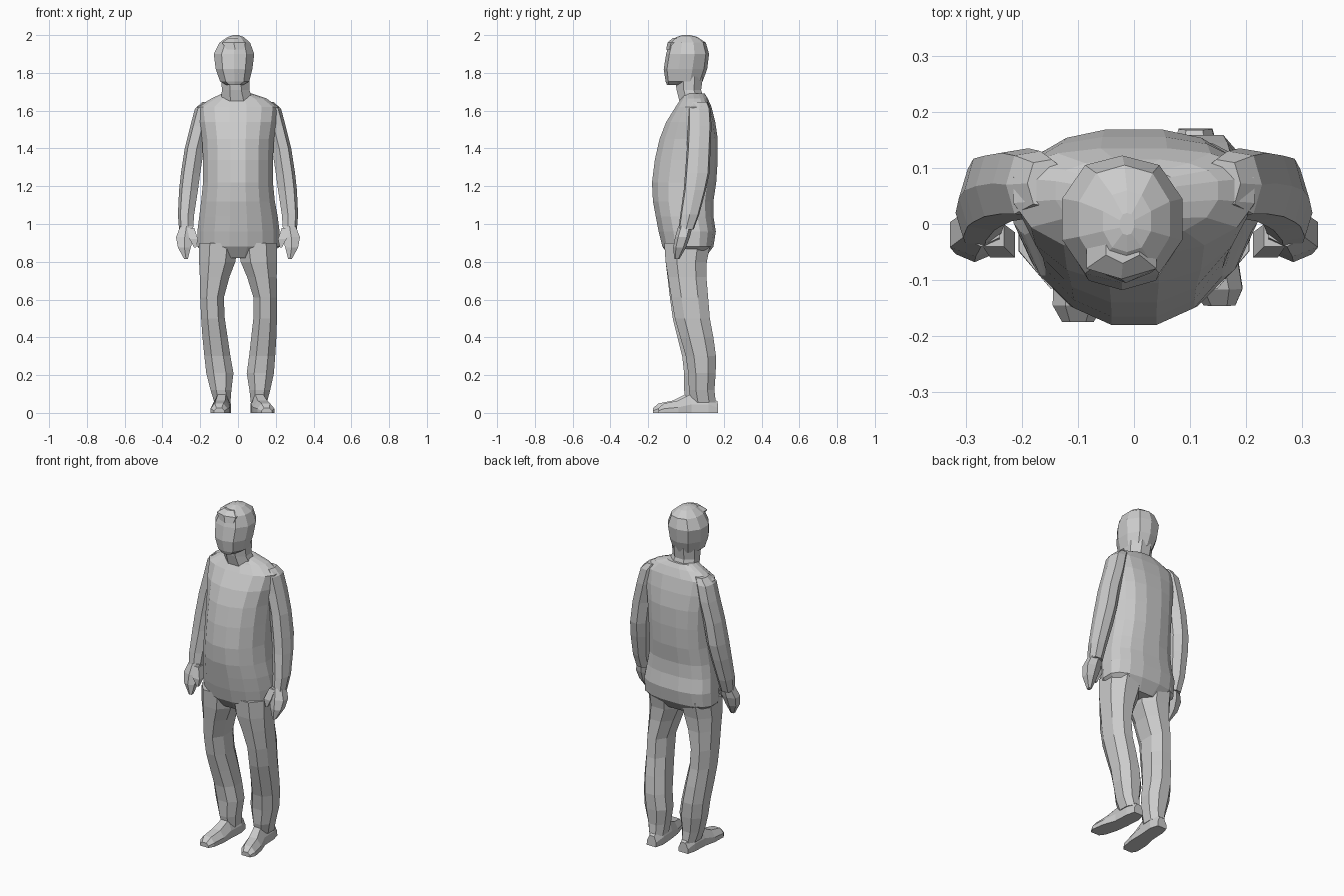
import bpy, bmesh, math


def skin(name, rings):
    """Join successive rings of points into a closed flat-shaded shell."""
    bm = bmesh.new()
    loops = [[bm.verts.new(p) for p in r] for r in rings]
    n = len(rings[0])
    for a, b in zip(loops, loops[1:]):
        for i in range(n):
            j = (i + 1) % n
            bm.faces.new((a[i], a[j], b[j], b[i]))
    bm.faces.new(loops[0][::-1])
    bm.faces.new(loops[-1])
    bmesh.ops.recalc_face_normals(bm, faces=bm.faces)
    me = bpy.data.meshes.new(name)
    bm.to_mesh(me)
    bm.free()
    ob = bpy.data.objects.new(name, me)
    bpy.context.collection.objects.link(ob)
    return ob


def ring(z, x0, x1, yf, yb, n, mid=0.5, fx=1.0, bx=1.0):
    """Oval at height z; mid places the widest line, fx/bx square off front/back."""
    ym, xm, rx = yf + (yb - yf) * mid, (x0 + x1) / 2, (x1 - x0) / 2
    pts = []
    for i in range(n):
        a = 2 * math.pi * (i + 0.5) / n
        c, s = math.cos(a), math.sin(a)
        e = bx if s > 0 else fx
        k = math.cos(math.pi / n)  # keep full depth despite half-step facets
        x = xm + rx * math.copysign(min(1, abs(c) / k) ** e, c)
        y = ym + ((yb - ym) if s > 0 else (ym - yf)) * math.copysign(min(1, abs(s) / k) ** e, s)
        pts.append((x, y, z))
    return pts


def mirrored(rings, shift=lambda p: (0, 0)):
    return [[(-p[0] + shift(p)[0], p[1] + shift(p)[1], p[2]) for p in r] for r in rings]


# jacket: hem, hips, belly, chest, shoulders, collar
jacket = [
    (0.82, -0.15, 0.15, -0.08, 0.10),
    (0.88, -0.215, 0.22, -0.125, 0.145),
    (0.96, -0.215, 0.22, -0.145, 0.158),
    (1.04, -0.205, 0.21, -0.16, 0.145),
    (1.12, -0.195, 0.195, -0.175, 0.145),
    (1.22, -0.185, 0.185, -0.18, 0.16),
    (1.34, -0.185, 0.185, -0.165, 0.168),
    (1.45, -0.19, 0.19, -0.14, 0.168),
    (1.54, -0.205, 0.205, -0.105, 0.155),
    (1.62, -0.215, 0.215, -0.055, 0.135),
    (1.665, -0.14, 0.15, -0.025, 0.115),
    (1.69, -0.085, 0.075, -0.02, 0.10),
]
skin("jacket", [ring(*r, 16, mid=0.62, fx=0.95, bx=0.8) for r in jacket])

# neck
skin("neck", [ring(*r, 8) for r in [
    (1.65, -0.09, 0.08, -0.035, 0.10),
    (1.71, -0.085, 0.06, -0.05, 0.08),
    (1.78, -0.09, 0.06, -0.06, 0.09)]])

# head
head = [
    (1.735, -0.06, 0.025, -0.10, 0.03),
    (1.755, -0.095, 0.06, -0.108, 0.088),
    (1.82, -0.118, 0.076, -0.118, 0.112),
    (1.90, -0.128, 0.086, -0.105, 0.122),
    (1.96, -0.098, 0.064, -0.088, 0.105),
    (1.99, -0.055, 0.03, -0.05, 0.06),
    (2.00, -0.025, 0.0, -0.02, 0.02),
]
skin("head", [ring(*r, 10, mid=0.5) for r in head])

# swept fringe above the brow
skin("fringe", [ring(*r, 6) for r in [
    (1.925, -0.06, 0.03, -0.105, -0.02),
    (1.96, -0.085, 0.04, -0.098, -0.01),
    (1.985, -0.05, 0.01, -0.07, 0.0)]])

# sleeves
arm = [
    (0.97, -0.312, -0.238, -0.04, 0.04),
    (1.05, -0.318, -0.232, -0.03, 0.07),
    (1.18, -0.312, -0.212, -0.012, 0.105),
    (1.27, -0.302, -0.20, -0.005, 0.125),
    (1.40, -0.282, -0.18, 0.005, 0.13),
    (1.52, -0.252, -0.15, 0.01, 0.135),
    (1.61, -0.228, -0.13, 0.01, 0.13),
    (1.645, -0.19, -0.12, 0.03, 0.115),
]
arm_rings = [ring(*r, 7) for r in arm]

# hands: flattened wedge
hand = [
    (0.815, -0.285, -0.265, -0.062, -0.035),
    (0.875, -0.318, -0.25, -0.068, 0.0),
    (0.93, -0.328, -0.236, -0.058, 0.02),
    (0.99, -0.305, -0.24, -0.04, 0.035),
]
hand_rings = [ring(*r, 6) for r in hand]
thumb_rings = [ring(*r, 4) for r in [
    (0.875, -0.232, -0.222, -0.058, -0.045),
    (0.92, -0.256, -0.212, -0.06, -0.015),
    (0.98, -0.27, -0.232, -0.04, 0.0)]]

# trouser legs
leg = [
    (0.055, -0.125, -0.04, 0.0, 0.13),
    (0.12, -0.145, -0.035, -0.01, 0.125),
    (0.21, -0.168, -0.024, -0.01, 0.135),
    (0.30, -0.178, -0.04, -0.02, 0.14),
    (0.40, -0.188, -0.055, -0.045, 0.13),
    (0.50, -0.195, -0.07, -0.07, 0.115),
    (0.61, -0.20, -0.075, -0.085, 0.11),
    (0.72, -0.202, -0.045, -0.098, 0.105),
    (0.80, -0.206, -0.014, -0.108, 0.11),
    (0.90, -0.205, 0.0, -0.115, 0.13),
]
leg_rings = [ring(*r, 8, bx=0.9, fx=0.9) for r in leg]


# shoes: sections from heel to toe (y, centre x, half width, height)
def shoe_section(y, x, w, h):
    return [(x - w, y, 0), (x + w, y, 0), (x + w, y, h * 0.45),
            (x + w * 0.5, y, h), (x - w * 0.5, y, h), (x - w, y, h * 0.45)]


shoe_rings = [shoe_section(*s) for s in [
    (0.14, -0.08, 0.03, 0.06),
    (0.09, -0.08, 0.043, 0.10),
    (0.00, -0.085, 0.042, 0.10),
    (-0.07, -0.093, 0.05, 0.065),
    (-0.145, -0.10, 0.045, 0.05),
    (-0.175, -0.10, 0.028, 0.025)]]


def stance(p):
    """The left leg stands slightly wider and further back, toe turned out."""
    f = 1 - min(1, p[2] / 0.8)
    return 0.03 * f - (0.13 * p[1] if p[1] < 0 and p[2] < 0.11 else 0), 0.03 * f


# both sides
for name, rings in (("sleeve", arm_rings), ("hand", hand_rings), ("thumb", thumb_rings)):
    skin("right_" + name, rings)
    skin("left_" + name, mirrored(rings))
for name, rings in (("trouser_leg", leg_rings), ("shoe", shoe_rings)):
    skin("right_" + name, rings)
    skin("left_" + name, mirrored(rings, stance))
